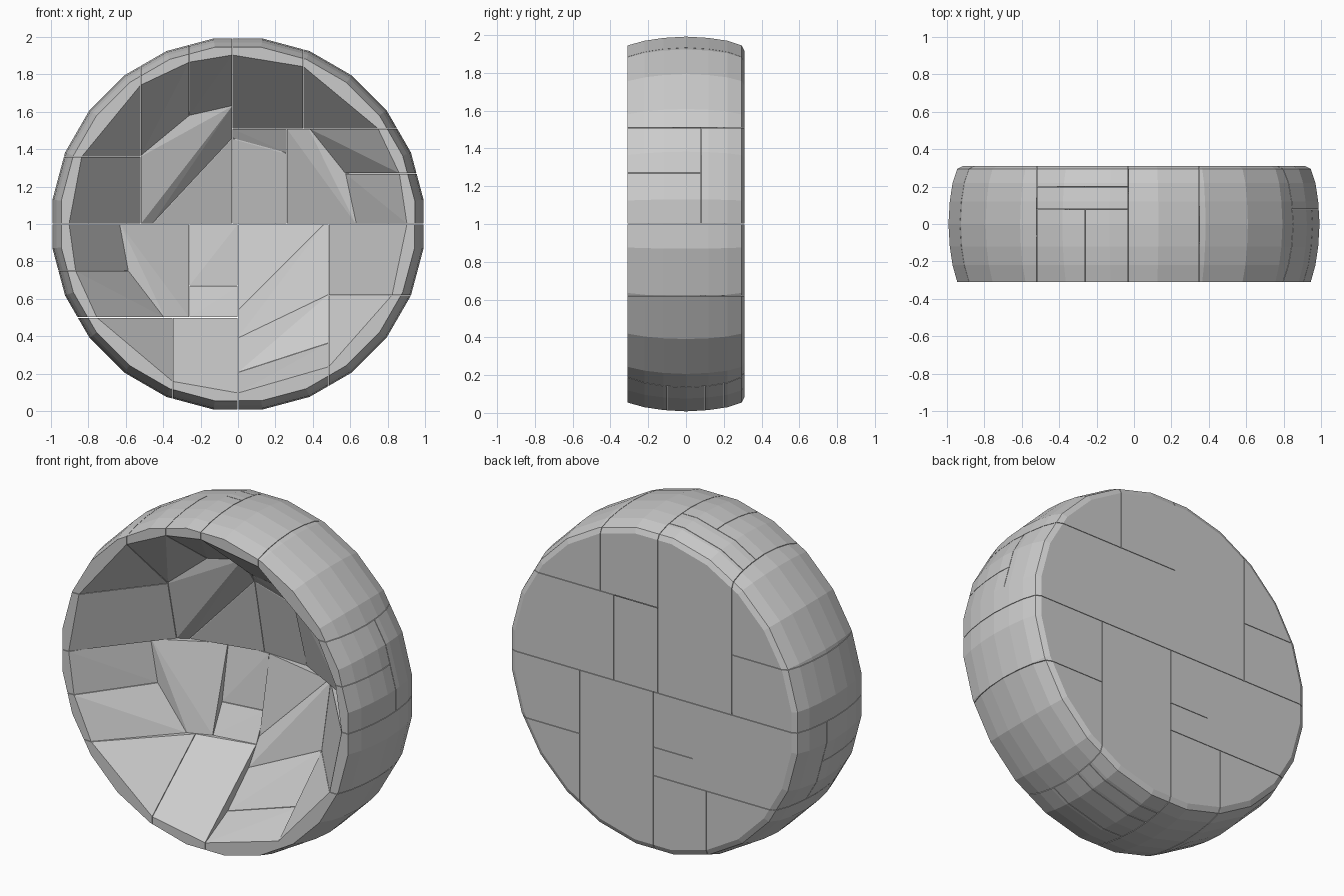
import bpy, bmesh, math

if "Cube" in bpy.data.objects:
    bpy.data.objects.remove(bpy.data.objects["Cube"])

SIDES = 24
K = 1 / math.cos(math.pi / SIDES)   # flats, not corners, touch the full width

# Profile (radius, y): barrel outside from the back, over the front lip, then the round bowl inside
outer = [(0, .31), (.5, .31), (.915, .31), (.945, .295), (.97, .22), (.985, .12), (.992, 0),
         (.985, -.12), (.97, -.22), (.945, -.31)]
inner = [(math.sqrt(.965 ** 2 - (y + .65) ** 2), y)
         for y in (-.31, -.2, -.1, 0, .08, .1, .15, .2, .25, .285)] + [(0, .295)]
profile = outer + inner


def lathe():
    """Bowl surface turned round the y axis through z = 1."""
    bm = bmesh.new()
    rings = []
    for r, y in profile:
        ring = []
        for i in range(SIDES):
            a = 2 * math.pi * (i + .5) / SIDES
            ring.append(bm.verts.new((K * r * math.cos(a), y, 1 + K * r * math.sin(a))))
        rings.append(ring)
    for a, b in zip(rings, rings[1:]):
        for i in range(SIDES):
            j = (i + 1) % SIDES
            bm.faces.new((a[i], a[j], b[j], b[i]))
    bmesh.ops.remove_doubles(bm, verts=bm.verts[:], dist=1e-5)
    return bm


def block(name, x0, x1, z0, z1, y0=-1, y1=1):
    """One convex block: the bowl clipped to a box, then wrapped in its hull."""
    g = .0015   # thin seam between blocks
    bm = lathe()
    for axis, lo, hi in ((0, x0, x1), (1, y0, y1), (2, z0, z1)):
        for pos, sign in ((lo + g, -1), (hi - g, 1)):
            co, no = [0, 0, 0], [0, 0, 0]
            co[axis], no[axis] = pos, sign
            bmesh.ops.bisect_plane(bm, geom=bm.verts[:] + bm.edges[:] + bm.faces[:],
                                   plane_co=co, plane_no=no, clear_outer=True)
    hull = bmesh.new()
    for v in bm.verts:
        hull.verts.new(v.co)
    bm.free()
    bmesh.ops.remove_doubles(hull, verts=hull.verts[:], dist=1e-4)
    bmesh.ops.convex_hull(hull, input=hull.verts[:])
    loose = [v for v in hull.verts if not v.link_faces]
    bmesh.ops.delete(hull, geom=loose, context='VERTS')
    bmesh.ops.dissolve_limit(hull, angle_limit=math.radians(1),
                             verts=hull.verts[:], edges=hull.edges[:])
    bmesh.ops.recalc_face_normals(hull, faces=hull.faces[:])
    me = bpy.data.meshes.new(name)
    hull.to_mesh(me)
    hull.free()
    bpy.context.collection.objects.link(bpy.data.objects.new(name, me))


# Upper left blocks
block("left_upper_side", -2, -.52, 1, 1.36)
block("left_upper_shoulder", -2, -.52, 1.36, 3)
block("top_left_rim_outer", -.52, -.26, 1, 3, y1=.08)
block("top_left_rim_inner", -.26, -.03, 1, 3, y1=.08)
block("top_left_middle", -.52, -.03, 1, 3, y0=.08, y1=.2)
block("top_left_floor", -.52, -.03, 1, 3, y0=.2)

# Upper right blocks
block("top_right_rim", -.03, .35, 1.51, 3)
block("right_upper_shoulder", .35, 2, 1.51, 3)
block("right_upper_rim", -.03, 2, 1.27, 1.51, y1=.08)
block("right_middle_rim", -.03, 2, 1, 1.27, y1=.08)
block("right_upper_floor", .26, 2, 1, 1.51, y0=.08)
block("centre_upper_middle", -.03, .26, 1, 1.51, y0=.08, y1=.2)
block("centre_upper_floor", -.03, .26, 1, 1.51, y0=.2)

# Lower left blocks
block("left_lower_rim_top", -2, -.26, .75, 1, y1=.08)
block("left_lower_rim_bottom", -2, -.26, .5, .75, y1=.08)
block("left_lower_floor", -2, -.26, .5, 1, y0=.08)
block("centre_lower_floor_top", -.26, 0, .67, 1)
block("centre_lower_floor_bottom", -.26, 0, .5, .67)
block("left_bottom_shoulder", -2, -.35, -1, .5)
block("bottom_left_rim", -.35, 0, -1, .5)

# Lower right blocks: four slices from lip to floor, then the side
steps = (-1, -.1, .1, .2, 1)
for i, (a, b) in enumerate(zip(steps, steps[1:])):
    block(f"bottom_right_slice_{i + 1}", 0, .485, -1, 1, y0=a, y1=b)
block("right_lower_side", .485, 2, .62, 1)
block("right_bottom_shoulder", .485, 2, -1, .62)
